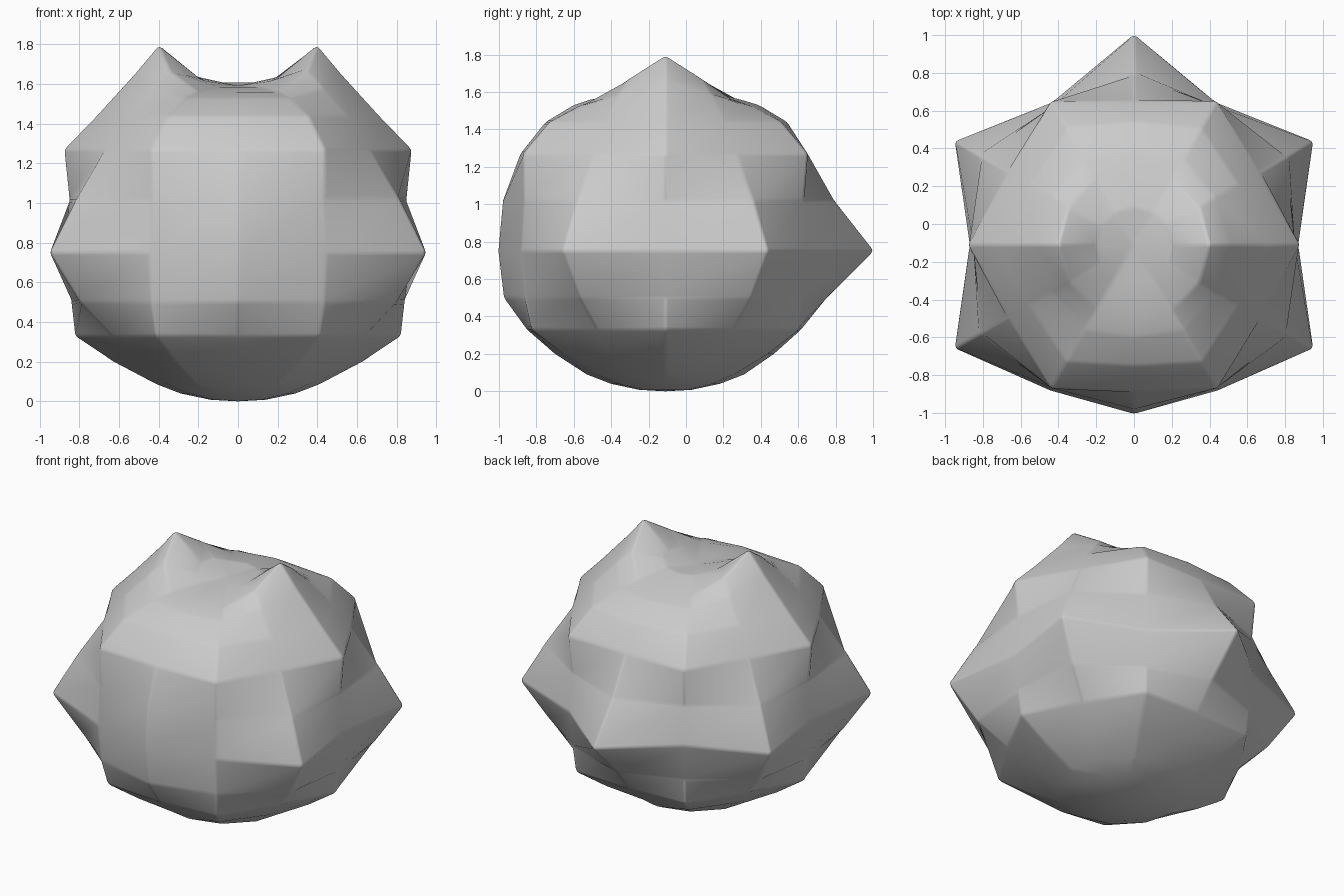
import bpy, bmesh
from math import sin, cos, pi

if "Cube" in bpy.data.objects:
    bpy.data.objects.remove(bpy.data.objects["Cube"])

CY = -0.11   # centre of the round body
SEG = 12

# rings from bottom to top: height, radius at 0/60/.. deg, radius at 30/90/.. deg, front radius, back radius
RINGS = [
    (0.008, 0.14, 0.14, 0.14, 0.14),
    (0.04, 0.29, 0.29, 0.29, 0.29),
    (0.09, 0.42, 0.42, 0.42, 0.42),
    (0.20, 0.63, 0.58, 0.59, 0.58),
    (0.33, 0.825, 0.73, 0.74, 0.725),
    (0.50, 0.84, 0.92, 0.865, 0.865),
    (0.75, 0.87, 1.10, 0.895, 1.12),
    (1.02, 0.85, 0.94, 0.87, 0.905),
    (1.27, 0.88, 0.765, 0.775, 0.76),
    (1.44, 0.715, 0.64, 0.64, 0.65),
    (1.53, 0.52, 0.50, 0.49, 0.50),
    (1.56, 0.40, 0.40, 0.40, 0.40),
    (1.585, 0.20, 0.20, 0.20, 0.20),
]
# fuller front faces: radii at 240 and 300 degrees
FRONT_SIDES = {5: 0.865, 6: 0.89, 7: 0.875}

bm = bmesh.new()
rows = []
for i, (z, even, odd, front, back) in enumerate(RINGS):
    row = []
    for k in range(SEG):
        r = odd if k % 2 else even
        r = {3: back, 9: front}.get(k, r)
        if k in (8, 10):
            r = FRONT_SIDES.get(i, r)
        a = 2 * pi * k / SEG
        h = z
        # two ear-like peaks on the top rings, dished between them
        if i == 10:
            h = {0: 1.655, 1: 1.58, 5: 1.58, 6: 1.655, 7: 1.58, 11: 1.58}.get(k, z)
        elif i == 11:
            h = {0: 1.80, 6: 1.80}.get(k, 1.67 if k in (1, 5, 7, 11) else z)
        elif i == 12:
            h = {0: 1.63, 6: 1.63, 1: 1.63, 5: 1.63, 2: 1.61, 3: 1.61, 4: 1.61,
                 7: 1.62, 11: 1.62}.get(k, z)
        row.append(bm.verts.new((r * cos(a), CY + r * sin(a), h)))
    rows.append(row)

for low, high in zip(rows, rows[1:]):
    for k in range(SEG):
        n = (k + 1) % SEG
        bm.faces.new((low[k], low[n], high[n], high[k]))
bottom = bm.verts.new((0, CY, 0))
top = bm.verts.new((0, CY, 1.59))
for k in range(SEG):
    n = (k + 1) % SEG
    bm.faces.new((bottom, rows[0][n], rows[0][k]))
    bm.faces.new((top, rows[-1][k], rows[-1][n]))
bmesh.ops.recalc_face_normals(bm, faces=bm.faces)

mesh = bpy.data.meshes.new("spiky_body")
bm.to_mesh(mesh)
bm.free()
for p in mesh.polygons:
    p.use_smooth = True
body = bpy.data.objects.new("spiky_body", mesh)
bpy.context.collection.objects.link(body)

# slightly softened facet edges
bev = body.modifiers.new("soft_edges", 'BEVEL')
bev.width = 0.015
bev.segments = 2
bev.limit_method = 'ANGLE'
bev.angle_limit = 0.2
